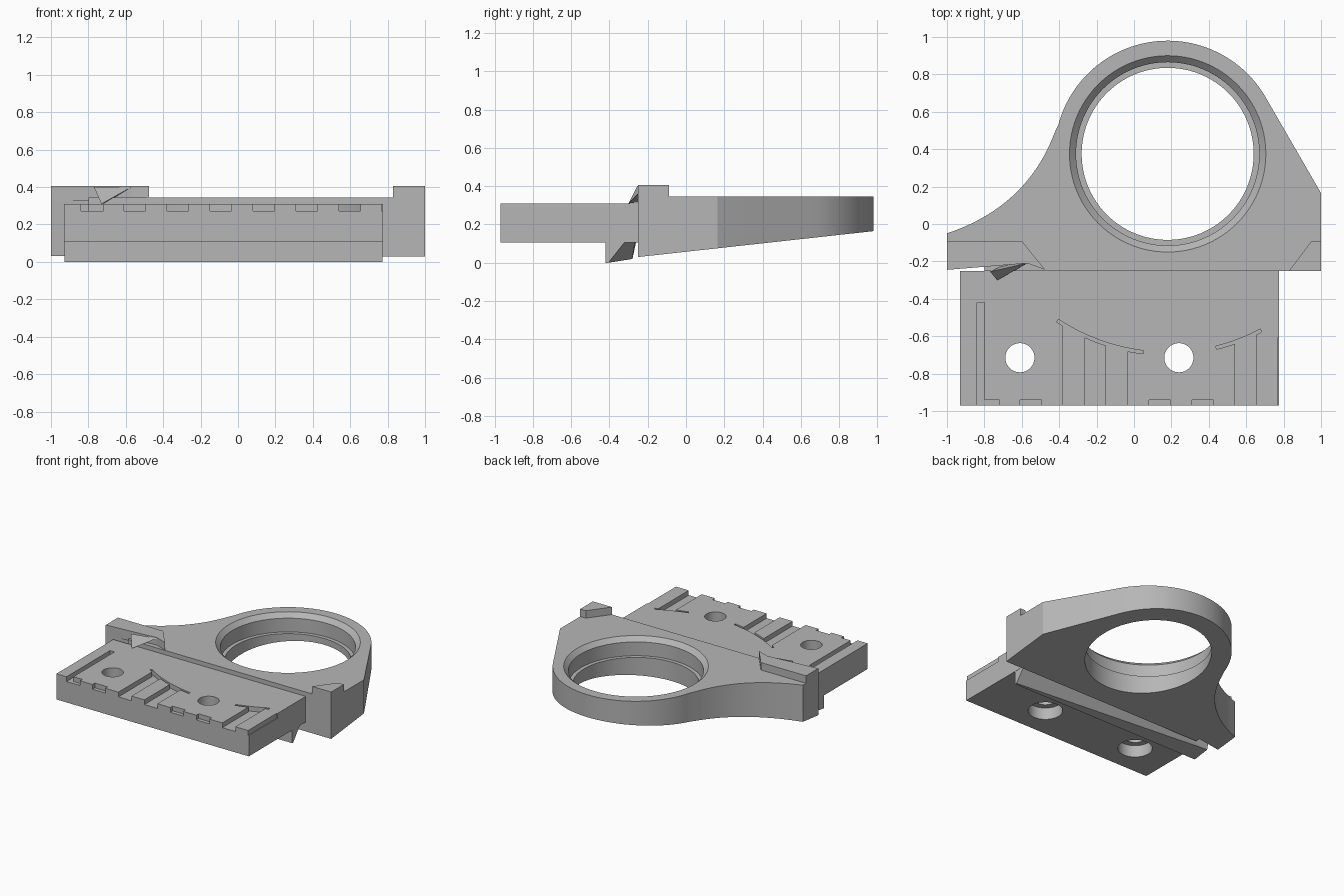
import bpy, bmesh
from math import sin, cos, pi, radians, sqrt, asin

cube = bpy.data.objects.get("Cube")
if cube:
    bpy.data.objects.remove(cube)

grey = bpy.data.materials.new("plain_grey")
grey.use_nodes = True
grey.diffuse_color = (0.47, 0.47, 0.47, 1)
grey.node_tree.nodes["Principled BSDF"].inputs["Base Color"].default_value = (0.47, 0.47, 0.47, 1)

CX, CY = 0.18, 0.375      # ring centre
TOP = 0.345               # bracket top


def finish(name, bm):
    bmesh.ops.recalc_face_normals(bm, faces=bm.faces)
    mesh = bpy.data.meshes.new(name)
    bm.to_mesh(mesh)
    bm.free()
    mesh.materials.append(grey)
    ob = bpy.data.objects.new(name, mesh)
    bpy.context.collection.objects.link(ob)
    return ob


def prism(name, outline, bottom, top):
    """Extrude a plan outline; bottom may be a height or a function of y."""
    low = bottom if callable(bottom) else (lambda y: bottom)
    bm = bmesh.new()
    a = [bm.verts.new((x, y, low(y))) for x, y in outline]
    b = [bm.verts.new((x, y, top)) for x, y in outline]
    bm.faces.new(a)
    bm.faces.new(b)
    n = len(a)
    for i in range(n):
        j = (i + 1) % n
        bm.faces.new((a[i], a[j], b[j], b[i]))
    return finish(name, bm)


def box(name, x0, x1, y0, y1, z0, z1):
    return prism(name, [(x0, y0), (x1, y0), (x1, y1), (x0, y1)], z0, z1)


def hull(name, points):
    bm = bmesh.new()
    for p in points:
        bm.verts.new(p)
    bmesh.ops.convex_hull(bm, input=bm.verts)
    bmesh.ops.dissolve_limit(bm, angle_limit=0.01, verts=bm.verts, edges=bm.edges)
    return finish(name, bm)


def lathe(name, x, y, profile, n=96):
    """Closed solid of revolution from (radius, z) pairs."""
    bm = bmesh.new()
    rings = [[bm.verts.new((x + r * cos(2 * pi * i / n), y + r * sin(2 * pi * i / n), z))
              for i in range(n)] for r, z in profile]
    for a, b in zip(rings, rings[1:]):
        for i in range(n):
            j = (i + 1) % n
            bm.faces.new((a[i], a[j], b[j], b[i]))
    bm.faces.new(rings[0])
    bm.faces.new(rings[-1])
    return finish(name, bm)


def cut(target, cutter):
    cutter.hide_render = True
    mod = target.modifiers.new("cut", 'BOOLEAN')
    mod.operation = 'DIFFERENCE'
    mod.solver = 'EXACT'
    mod.object = cutter
    bpy.context.view_layer.objects.active = target
    bpy.ops.object.modifier_apply(modifier=mod.name)
    bpy.data.objects.remove(cutter)


def smooth(ob):
    bpy.ops.object.select_all(action='DESELECT')
    ob.select_set(True)
    bpy.context.view_layer.objects.active = ob
    bpy.ops.object.shade_smooth_by_angle(angle=radians(25))


def arc(radius, start, end, n):
    return [(CX + radius * cos(radians(start + (end - start) * i / n)),
             CY + radius * sin(radians(start + (end - start) * i / n))) for i in range(n + 1)]


# Ring bracket: concave flank, round top, straight flank, tapered underside
flank = []
for i in range(20):
    t = i / 20
    u, v, w = (1 - t) ** 2, 2 * t * (1 - t), t * t
    flank.append((-u - 0.55 * v - 0.41 * w, -0.05 * u + 0.1 * v + 0.53 * w))
outline = flank + arc(0.605, 165, 31, 48) + [
    (1, 0.165), (1, -0.25), (-0.8, -0.25), (-0.8, -0.215), (-1, -0.245)]
bracket = prism("ring_bracket", outline, lambda y: 0.03 + 0.11 * (y + 0.25), TOP)

# Stepped and chamfered bore
cut(bracket, lathe("bore_cutter", CX, CY, [
    (0.46, -0.1), (0.46, 0.2), (0.49, 0.2), (0.49, 0.31), (0.525, TOP), (0.525, 0.5)]))
smooth(bracket)

# Raised corner stops
prism("left_stop", [(-1, -0.09), (-0.6, -0.09), (-0.475, -0.245), (-0.57, -0.21),
                    (-1, -0.245)], TOP - 0.02, 0.405)
prism("right_stop", [(0.83, -0.25), (1, -0.25), (1, -0.09), (0.95, -0.09)], TOP - 0.02, 0.405)
hull("left_stop_shard", [(-0.57, -0.21, 0.4), (-0.77, -0.255, 0.4),
                         (-0.73, -0.3, 0.31), (-0.7, -0.22, 0.32)])

# Mounting plate
plate = box("mounting_plate", -0.93, 0.775, -0.97, -0.25, 0.105, 0.31)
FLOOR, ABOVE = 0.272, 0.4

# Counterbored screw holes
for x in (-0.61, 0.24):
    cut(plate, lathe("hole_cutter", x, -0.715, [
        (0.125, 0), (0.125, 0.2), (0.078, 0.2), (0.078, 0.5)], 48))


# Channels that end on an arc around the ring
def arc_y(x):
    return CY - sqrt(1.07 ** 2 - (x - CX) ** 2)


for x in (-0.38, -0.15, 0.54):
    cut(plate, prism("channel_cutter", [(x, -1.1), (x + 0.115, -1.1),
        (x + 0.115, arc_y(x + 0.115)), (x, arc_y(x))], FLOOR, ABOVE))

# Short front notches, side slot and edge relief
for x in (-0.61, 0.08, 0.31):
    cut(plate, box("notch_cutter", x, x + 0.115, -1.1, -0.94, FLOOR, ABOVE))
cut(plate, box("end_notch_cutter", -0.82, -0.72, -1.1, -0.94, FLOOR, ABOVE))
cut(plate, box("slot_cutter", -0.84, -0.8, -1.1, -0.42, FLOOR, ABOVE))
cut(plate, box("edge_cutter", 0.768, 0.9, -1.1, -0.61, FLOOR, ABOVE))

# Thin arc grooves
for x0, x1 in ((-0.41, 0.05), (0.44, 0.68)):
    a0, a1 = (-90 + asin((x - CX) / 1.07) * 180 / pi for x in (x0, x1))
    cut(plate, prism("arc_cutter", arc(1.06, a0, a1, 14) + arc(1.077, a1, a0, 14), FLOOR, ABOVE))
smooth(plate)

# Skewed lip under the plate: thin at the left side, thick at the other end
thin_end = [(-0.42, 0.11), (-0.42, 0), (-0.405, 0), (-0.255, 0.19)]
thick_end = [(-0.42, 0.11), (-0.42, 0), (-0.28, 0.02), (-0.258, 0.12), (-0.255, 0.19)]
hull("locating_lip", [(0.773, y, z) for y, z in thin_end] + [(-0.928, y, z) for y, z in thick_end])
